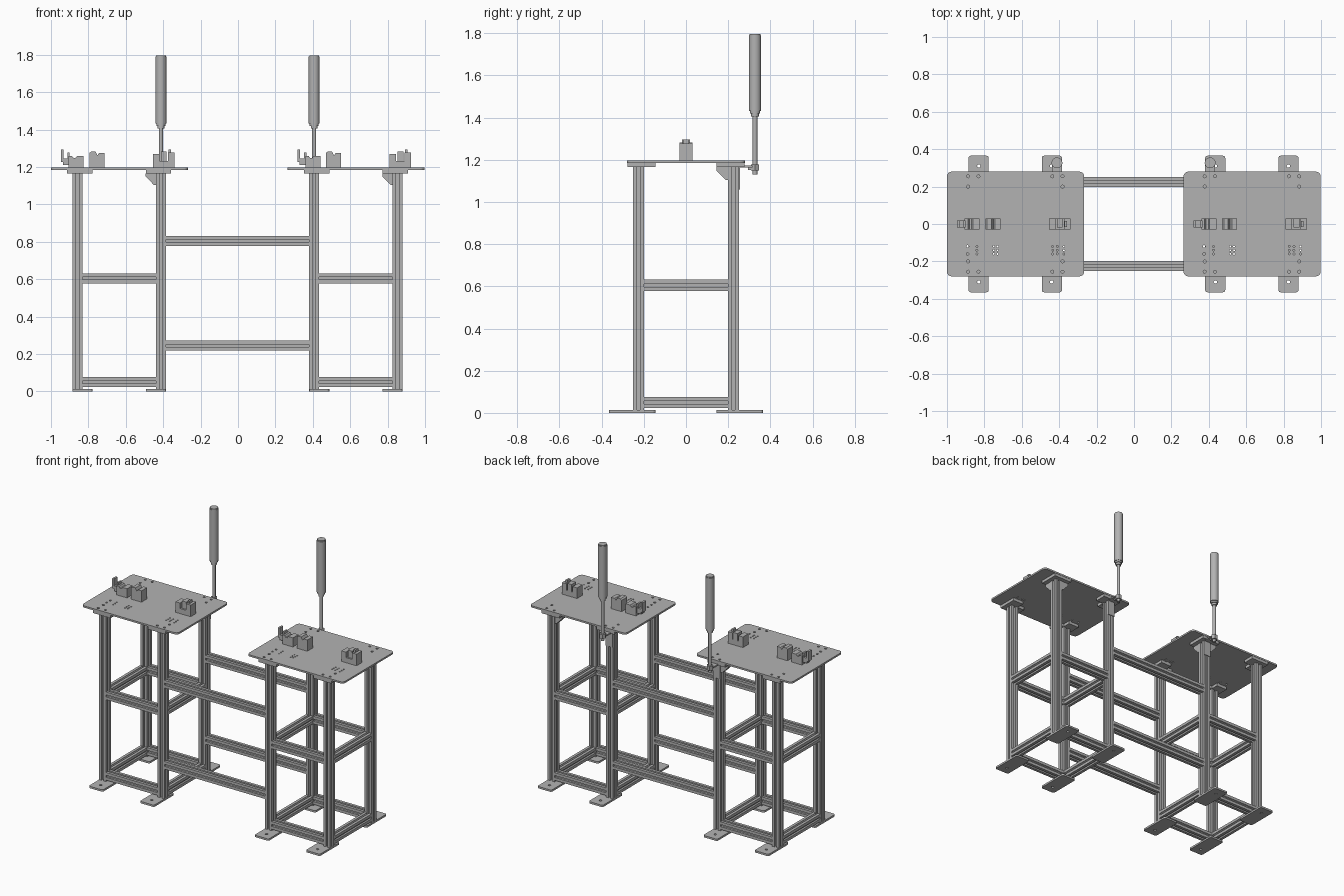
import bpy, bmesh, math
from mathutils import Vector

cube = bpy.data.objects.get("Cube")
if cube:
    bpy.data.objects.remove(cube, do_unlink=True)

# Single metal colour
metal = bpy.data.materials.new("light grey metal")
metal.use_nodes = True
metal.diffuse_color = (0.45, 0.45, 0.45, 1)
metal.node_tree.nodes["Principled BSDF"].inputs["Base Color"].default_value = metal.diffuse_color


def finish(bm, name):
    bmesh.ops.recalc_face_normals(bm, faces=bm.faces)
    mesh = bpy.data.meshes.new(name)
    bm.to_mesh(mesh)
    bm.free()
    mesh.materials.append(metal)
    obj = bpy.data.objects.new(name, mesh)
    bpy.context.collection.objects.link(obj)
    return obj


def add_prism(bm, pts, axis, lo, hi):
    """Extrude a 2D outline along an axis; the outline uses the other two axes in order."""
    def place(p, d):
        return {"x": (d, p[0], p[1]), "y": (p[0], d, p[1]), "z": (p[0], p[1], d)}[axis]
    a = [bm.verts.new(place(p, lo)) for p in pts]
    b = [bm.verts.new(place(p, hi)) for p in pts]
    bm.faces.new(a)
    bm.faces.new(b)
    for i in range(len(pts)):
        j = (i + 1) % len(pts)
        bm.faces.new((a[i], a[j], b[j], b[i]))


def prism(name, pts, axis, lo, hi):
    bm = bmesh.new()
    add_prism(bm, pts, axis, lo, hi)
    return finish(bm, name)


def rect(x0, x1, y0, y1):
    return [(x0, y0), (x1, y0), (x1, y1), (x0, y1)]


def rounded(x0, x1, y0, y1, r, steps=5):
    pts = []
    for k, (cx, cy) in enumerate(rect(x0 + r, x1 - r, y0 + r, y1 - r)):
        for i in range(steps + 1):
            a = math.pi * (1 + k / 2 + i / steps / 2)
            pts.append((cx + r * math.cos(a), cy + r * math.sin(a)))
    return pts


def circle(cx, cy, r, n=16):
    return [(cx + r * math.cos(2 * math.pi * i / n), cy + r * math.sin(2 * math.pi * i / n))
            for i in range(n)]


def boxes(name, parts):
    bm = bmesh.new()
    for x0, x1, y0, y1, z0, z1 in parts:
        add_prism(bm, rect(x0, x1, y0, y1), "z", z0, z1)
    return finish(bm, name)


def drill(obj, holes, z0, z1):
    """Cut vertical holes given as (x, y, radius)."""
    bm = bmesh.new()
    for x, y, r in holes:
        add_prism(bm, circle(x, y, r, 12), "z", z0 - 0.01, z1 + 0.01)
    cutter = finish(bm, "hole_cutter")
    cutter.hide_render = True
    mod = obj.modifiers.new("holes", "BOOLEAN")
    mod.operation, mod.solver, mod.object = "DIFFERENCE", "EXACT", cutter
    bpy.context.view_layer.objects.active = obj
    bpy.ops.object.modifier_apply(modifier=mod.name)
    bpy.data.objects.remove(cutter, do_unlink=True)


def smooth(obj):
    bpy.ops.object.select_all(action="DESELECT")
    obj.select_set(True)
    bpy.context.view_layer.objects.active = obj
    bpy.ops.object.shade_smooth_by_angle(angle=math.radians(35))


# Slotted extrusion outline, one side rotated four times
H = 0.0265
SIDE = [(-H, -H), (-0.007, -H), (-0.007, -0.021), (-0.014, -0.021), (-0.008, -0.012),
        (0.008, -0.012), (0.014, -0.021), (0.007, -0.021), (0.007, -H)]


def slotted(name, axis, u, v, lo, hi):
    pts = []
    for k in range(4):
        for x, y in SIDE:
            for _ in range(k):
                x, y = -y, x
            pts.append((u + x, v + y))
    return prism(name, pts, axis, lo, hi)


POST_Y, FOOT_T, POST_TOP = 0.225, 0.013, 1.165
TOP0, TOP1 = 1.185, 1.197


def corner_hardware(tag, px, sx, sy):
    """Foot, post and top bracket; sx and sy point outward from the table."""
    py = sy * POST_Y
    slotted("post_" + tag, "z", px, py, FOOT_T, POST_TOP)
    xs = sorted((px + sx * H, px - sx * 0.081))
    ys = sorted((sy * 0.365, sy * 0.145))
    foot = prism("foot_" + tag, rounded(*xs, *ys, 0.012), "z", 0, FOOT_T)
    drill(foot, [(px - sx * 0.028, sy * 0.31, 0.009)], 0, FOOT_T)
    # L-shaped bracket under the top
    ox, ix, mx = px + sx * 0.055, px - sx * 0.081, px - sx * H
    oy, iy, my = sy * 0.278, sy * 0.145, sy * (POST_Y - H)
    prism("top_bracket_" + tag,
          [(ox, oy), (ix, oy), (ix, my), (mx, my), (mx, iy), (ox, iy)], "z", POST_TOP, TOP0)


def hand_tool(tag, x):
    y = 0.327
    bm = bmesh.new()
    for r, z0, z1 in [(0.011, 1.13, 1.42), (0.018, 1.405, 1.425), (0.024, 1.42, 1.435),
                      (0.029, 1.432, 1.79), (0.026, 1.79, 1.797)]:
        add_prism(bm, circle(x, y, r, 28), "z", z0, z1)
    smooth(finish(bm, "tool_" + tag))
    prism("tool_nut_" + tag, circle(x, y, 0.022, 6), "z", 1.148, 1.178)
    boxes("tool_holder_" + tag, [
        (x - H, x + H, 0.2515, 0.256, 1.06, POST_TOP),
        (x - H, x + H, 0.2515, 0.315, 1.163, 1.172),
        (x - 0.012, x + 0.012, 0.295, 0.345, 1.152, 1.172)])


def fixtures(tag, dx):
    # Stepped clamp with an upright tab
    prism("clamp_block_" + tag, [(dx + x, TOP1 + z) for x, z in [
        (-0.905, 0), (-0.825, 0), (-0.825, 0.063), (-0.86, 0.063), (-0.868, 0.052),
        (-0.88, 0.052), (-0.888, 0.063), (-0.905, 0.063)]], "y", -0.03, 0.03)
    boxes("clamp_arm_" + tag, [
        (dx - 0.935, dx - 0.903, -0.018, 0.018, TOP1 + 0.015, TOP1 + 0.05),
        (dx - 0.947, dx - 0.933, -0.018, 0.018, TOP1 + 0.03, TOP1 + 0.098),
        (dx - 0.912, dx - 0.9, -0.018, 0.018, TOP1 + 0.045, TOP1 + 0.08)])
    # Saddle block
    prism("saddle_block_" + tag, [(dx + x, TOP1 + z) for x, z in [
        (-0.795, 0), (-0.715, 0), (-0.715, 0.078), (-0.742, 0.078), (-0.752, 0.066),
        (-0.762, 0.086), (-0.785, 0.086), (-0.795, 0.078)]], "y", -0.03, 0.03)
    # Slotted double clamp
    x = dx - 0.455
    boxes("slotted_block_" + tag, [
        (x, x + 0.115, -0.03, 0.03, TOP1, TOP1 + 0.035),
        (x, x + 0.034, -0.03, 0.03, TOP1 + 0.03, TOP1 + 0.073),
        (x + 0.042, x + 0.074, -0.018, 0.03, TOP1 + 0.03, TOP1 + 0.085),
        (x + 0.08, x + 0.115, -0.03, 0.03, TOP1 + 0.03, TOP1 + 0.08),
        (x + 0.083, x + 0.097, -0.015, 0.015, TOP1 + 0.07, TOP1 + 0.098)])


# Two matching tables
for side, dx in (("right", 0.0), ("left", 1.265)):
    p0, p1 = dx - 0.858, dx - 0.412
    for px, sx, xn in ((p0, -1, "outer_a"), (p1, 1, "outer_b")):
        for sy, yn in ((-1, "front"), (1, "back")):
            corner_hardware(f"{side}_{xn}_{yn}", px, sx, sy)
    for z, zn in ((0.05, "low"), (0.605, "middle")):
        for sy, yn in ((-1, "front"), (1, "back")):
            slotted(f"cross_rail_{side}_{zn}_{yn}", "x", sy * POST_Y, z, p0 + H, p1 - H)
        for px, xn in ((p0, "a"), (p1, "b")):
            slotted(f"side_rail_{side}_{zn}_{xn}", "y", px, z, -POST_Y + H, POST_Y - H)

    # Table top with bolt holes
    top = prism("table_top_" + side, rounded(dx - 1.0, dx - 0.267, -0.28, 0.28, 0.025),
                "z", TOP0, TOP1)
    holes = [(dx + x, s * y, 0.008) for s in (-1, 1) for x, y in
             [(-0.887, 0.255), (-0.832, 0.255), (-0.887, 0.2), (-0.437, 0.255),
              (-0.382, 0.255), (-0.382, 0.2)]]
    holes += [(dx + x, -0.12 - 0.02 * i, 0.005) for i in range(3)
              for x in (-0.84, -0.75, -0.73, -0.435, -0.41, -0.375)]
    holes += [(dx - 0.89, -0.12, 0.007), (dx - 0.89, -0.16, 0.007)]
    drill(top, holes, TOP0, TOP1)

    # Corner gussets on one back post
    gx, gy = p1 - H, POST_Y - H
    prism("gusset_x_" + side, [(gx, 1.165), (gx - 0.055, 1.165), (gx - 0.055, 1.15), (gx - 0.012, 1.105),
                               (gx, 1.105)], "y", gy, gy + 0.05)
    prism("gusset_y_" + side, [(gy, 1.165), (gy - 0.055, 1.165), (gy - 0.055, 1.15), (gy - 0.012, 1.105),
                               (gy, 1.105)], "x", gx, gx + 0.05)
    fixtures(side, dx)

# Long rails joining the tables
for sy, yn in ((-1, "front"), (1, "back")):
    for z, zn in ((0.245, "low"), (0.805, "high")):
        slotted(f"link_rail_{zn}_{yn}", "x", sy * POST_Y, z, -0.412 + H, 0.407 - H)

hand_tool("right", -0.412)
hand_tool("left", 0.407)
